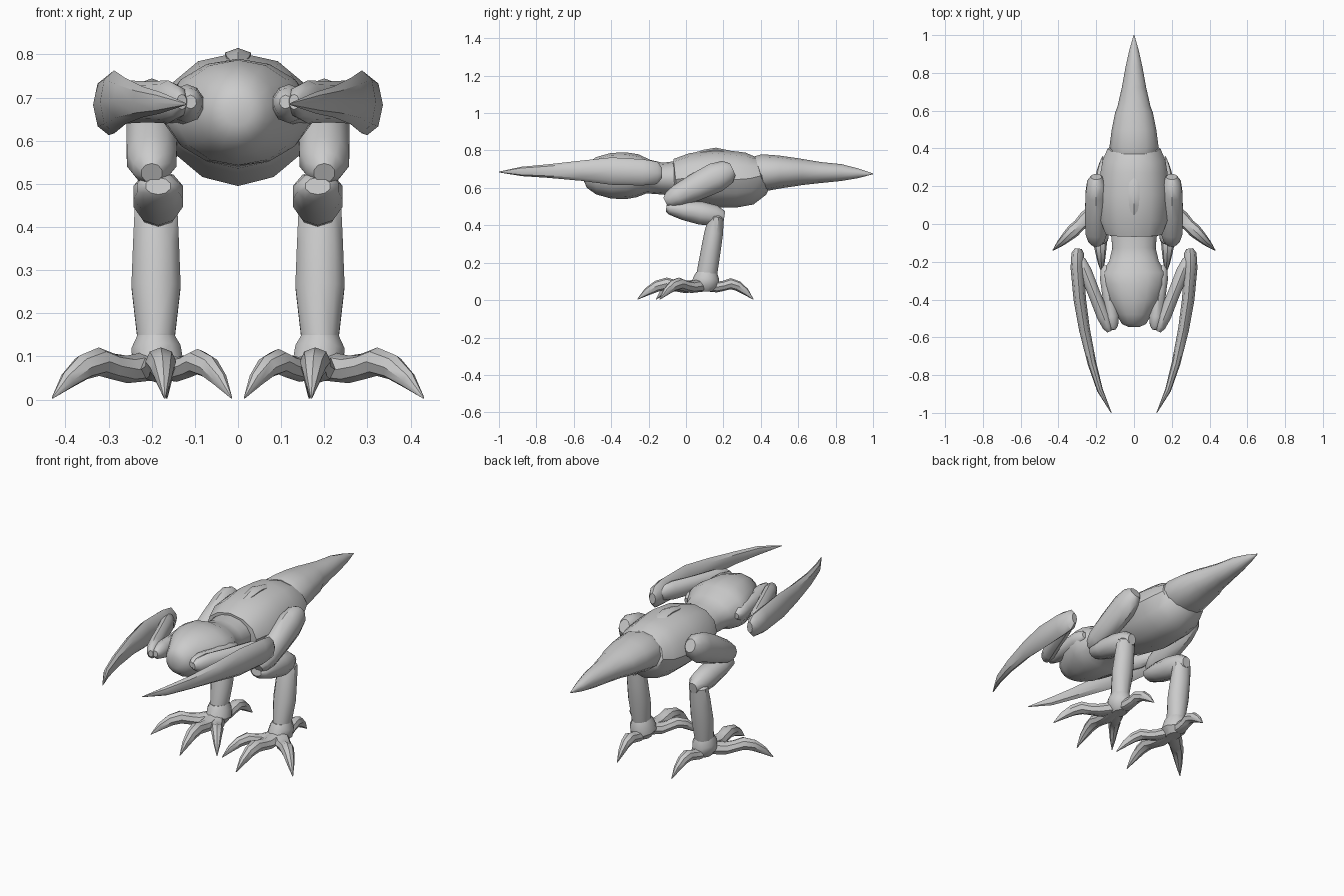
import bpy, bmesh, math
from mathutils import Vector

grey = bpy.data.materials.new("stone_grey")
grey.diffuse_color = (0.6, 0.6, 0.6, 1)
X, Z = Vector((1, 0, 0)), Vector((0, 0, 1))


def loft(name, rings, hint=Z, sides=10, mirror=False, peak=0.0):
    """Skin rings of (x, y, z, half width, half height); hint sets the height axis."""
    bm = bmesh.new()
    pts = [Vector(r[:3]) for r in rings]
    loops = []
    for i, r in enumerate(rings):
        t = (pts[min(i + 1, len(pts) - 1)] - pts[max(i - 1, 0)]).normalized()
        up = (hint - t * hint.dot(t)).normalized()
        side = t.cross(up)
        loop = []
        for k in range(sides):
            a = 2 * math.pi * k / sides + math.pi / 2
            c, s = math.cos(a), math.sin(a)
            # optional keel: lower half narrows toward a point
            w = 1 - peak * max(0, -s) * 0.5
            loop.append(bm.verts.new(pts[i] + side * (c * r[3] * w) + up * (s * r[4])))
        loops.append(loop)
    for a, b in zip(loops, loops[1:]):
        for k in range(sides):
            j = (k + 1) % sides
            bm.faces.new((a[k], a[j], b[j], b[k]))
    bm.faces.new(loops[0][::-1])
    bm.faces.new(loops[-1])
    bmesh.ops.recalc_face_normals(bm, faces=bm.faces)
    me = bpy.data.meshes.new(name)
    bm.to_mesh(me)
    bm.free()
    me.materials.append(grey)
    ob = bpy.data.objects.new(name, me)
    bpy.context.collection.objects.link(ob)
    if mirror:
        ob.modifiers.new("mirror", 'MIRROR')
    bpy.ops.object.select_all(action='DESELECT')
    ob.select_set(True)
    bpy.context.view_layer.objects.active = ob
    bpy.ops.object.shade_smooth_by_angle(angle=math.radians(40))
    return ob


def limb(name, start, end, profile, hint=Z, sides=10):
    """Straight mirrored limb; profile is (position along, half width, half height)."""
    a, b = Vector(start), Vector(end)
    loft(name, [(*a.lerp(b, t), w, h) for t, w, h in profile], hint, sides, True)


# Head and neck
loft("head", [
    (0, -0.545, 0.665, 0.03, 0.03), (0, -0.53, 0.665, 0.065, 0.065),
    (0, -0.48, 0.665, 0.095, 0.10), (0, -0.40, 0.665, 0.145, 0.122),
    (0, -0.32, 0.665, 0.168, 0.125), (0, -0.26, 0.665, 0.175, 0.115),
    (0, -0.20, 0.66, 0.135, 0.09), (0, -0.13, 0.65, 0.118, 0.085),
    (0, -0.04, 0.65, 0.125, 0.095), (0, 0.02, 0.65, 0.12, 0.09)], sides=14)

# Torso with a keeled belly
loft("torso", [
    (0, -0.065, 0.645, 0.12, 0.09), (0, -0.055, 0.645, 0.15, 0.11),
    (0, 0.02, 0.655, 0.178, 0.13), (0, 0.15, 0.65, 0.185, 0.155),
    (0, 0.27, 0.645, 0.178, 0.15), (0, 0.34, 0.65, 0.165, 0.14),
    (0, 0.40, 0.665, 0.14, 0.105), (0, 0.41, 0.67, 0.11, 0.08)],
    sides=12, peak=0.25)

# Low spine ridge
loft("spine_ridge", [
    (0, 0.02, 0.775, 0.01, 0.006), (0, 0.10, 0.785, 0.03, 0.02),
    (0, 0.16, 0.793, 0.035, 0.022), (0, 0.24, 0.78, 0.03, 0.018),
    (0, 0.33, 0.765, 0.01, 0.006)], sides=6)

# Tail
loft("tail", [
    (0, 0.37, 0.68, 0.12, 0.09), (0, 0.41, 0.68, 0.13, 0.10),
    (0, 0.50, 0.685, 0.118, 0.088), (0, 0.59, 0.685, 0.10, 0.075),
    (0, 0.62, 0.685, 0.088, 0.07), (0, 0.72, 0.682, 0.065, 0.056),
    (0, 0.83, 0.682, 0.045, 0.045), (0, 0.92, 0.678, 0.025, 0.026),
    (0, 1.0, 0.675, 0.002, 0.002)], sides=12)

rounded = [(0, 0.35, 0.35), (0.06, 0.75, 0.75), (0.2, 1, 1), (0.5, 0.95, 0.95),
           (0.8, 1, 1), (0.94, 0.75, 0.75), (1, 0.35, 0.35)]


def scaled(w, h):
    return [(t, a * w, b * h) for t, a, b in rounded]


# Folded front arms
limb("upper_arm", (0.15, -0.22, 0.67), (0.11, -0.56, 0.69), scaled(0.04, 0.045))
limb("forearm", (0.29, -0.17, 0.69), (0.13, -0.57, 0.69), scaled(0.036, 0.05))

# Scythe blades
loft("arm_blade", [
    (0.295, -0.13, 0.68, 0.018, 0.03), (0.298, -0.155, 0.68, 0.033, 0.06),
    (0.30, -0.23, 0.683, 0.036, 0.07), (0.287, -0.40, 0.69, 0.033, 0.073),
    (0.262, -0.56, 0.692, 0.029, 0.054), (0.222, -0.74, 0.69, 0.023, 0.036),
    (0.18, -0.88, 0.688, 0.016, 0.025), (0.12, -1.0, 0.685, 0.002, 0.002)],
    sides=8, mirror=True)

# Hind legs
limb("thigh", (0.20, 0.25, 0.70), (0.20, -0.11, 0.525),
     [(0, 0.03, 0.035), (0.08, 0.05, 0.065), (0.25, 0.06, 0.08), (0.55, 0.062, 0.073),
      (0.82, 0.06, 0.06), (0.94, 0.045, 0.045), (1, 0.025, 0.025)])
limb("shin", (0.185, -0.105, 0.495), (0.185, 0.205, 0.445),
     [(0, 0.03, 0.02), (0.06, 0.05, 0.035), (0.3, 0.06, 0.052), (0.6, 0.06, 0.062),
      (0.85, 0.052, 0.055), (1, 0.025, 0.03)])
limb("lower_leg", (0.19, 0.165, 0.46), (0.19, 0.11, 0.13),
     [(0, 0.03, 0.02), (0.05, 0.052, 0.04), (0.3, 0.056, 0.05),
      (0.6, 0.06, 0.053), (0.95, 0.046, 0.055), (1, 0.045, 0.054)], hint=Vector((0, 1, 0)))

# Feet: ankle block and four clawed toes
loft("ankle", [
    (0.19, 0.11, 0.15, 0.045, 0.055), (0.19, 0.11, 0.12, 0.06, 0.068),
    (0.185, 0.10, 0.08, 0.062, 0.075), (0.185, 0.10, 0.045, 0.035, 0.045)],
    hint=Vector((0, 1, 0)), mirror=True)
toe_shape = [(0, 0.08, 0.04, 0.035), (0.28, 0.07, 0.04, 0.032), (0.42, 0.077, 0.033, 0.03),
             (0.55, 0.088, 0.036, 0.033), (0.7, 0.075, 0.028, 0.03),
             (0.85, 0.045, 0.018, 0.021), (1, 0.004, 0.002, 0.002)]
for name, tip, size in (("outer_toe", (0.43, -0.14), 1.0), ("front_toe", (0.17, -0.26), 1.0),
                        ("inner_toe", (0.015, -0.16), 0.9), ("rear_toe", (0.165, 0.36), 0.9)):
    base, end = Vector((0.19, 0.09)), Vector(tip)
    loft(name, [(*base.lerp(end, t), z, w * size, h * size) for t, z, w, h in toe_shape],
         sides=8, mirror=True)
